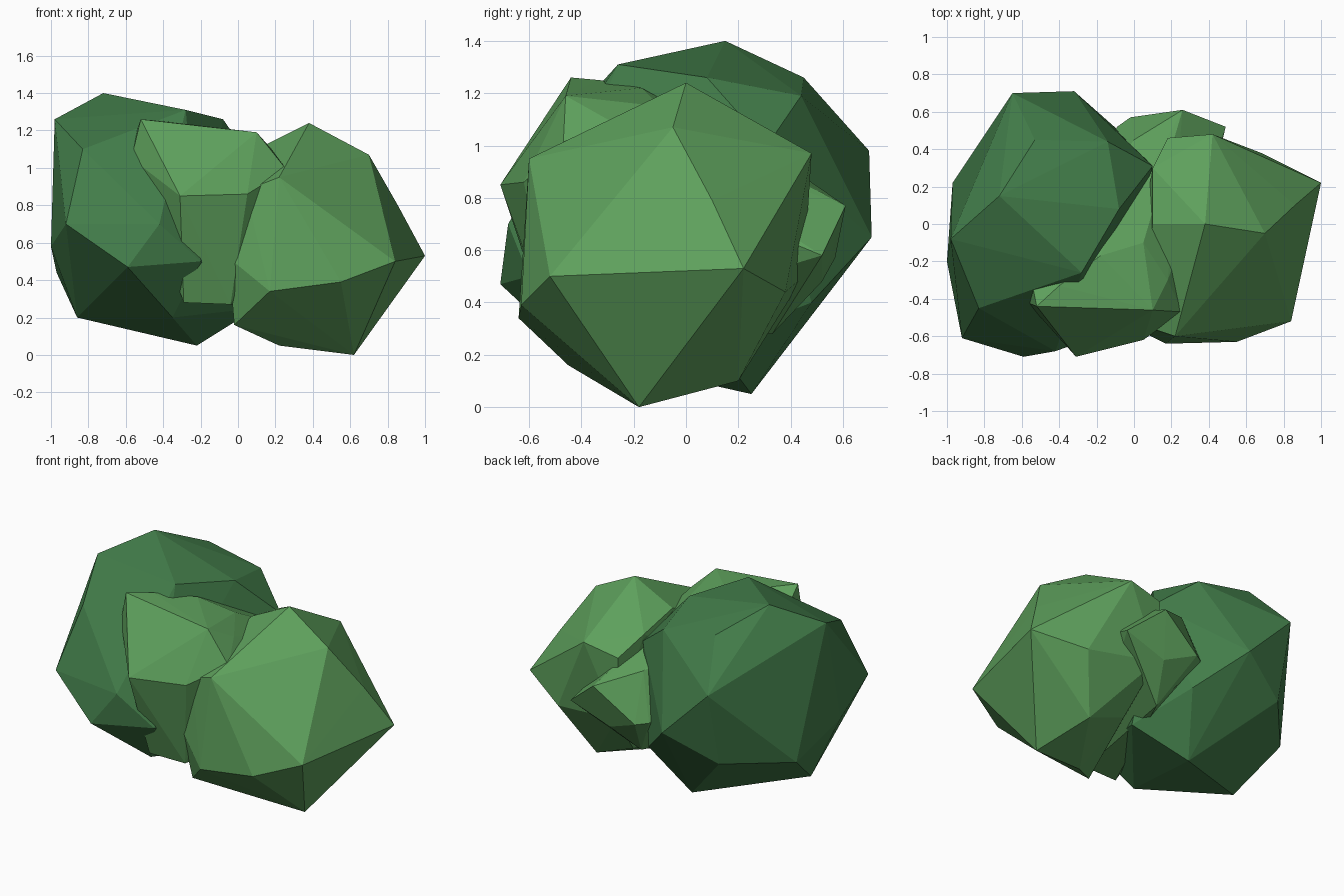
import bpy
import bmesh

cube = bpy.data.objects.get("Cube")
if cube:
    bpy.data.objects.remove(cube, do_unlink=True)


def make_material(name, color):
    material = bpy.data.materials.new(name)
    material.use_nodes = True
    material.diffuse_color = color
    shader = material.node_tree.nodes["Principled BSDF"]
    shader.inputs["Base Color"].default_value = color
    shader.inputs["Roughness"].default_value = 0.9
    return material


def make_clump(name, corners, material):
    """Wrap a faceted, flat shaded leaf clump around its corner points."""
    bm = bmesh.new()
    for corner in corners:
        bm.verts.new(corner)
    result = bmesh.ops.convex_hull(bm, input=bm.verts[:])
    unused = {v for v in result["geom_interior"] + result["geom_unused"]
              if isinstance(v, bmesh.types.BMVert)}
    if unused:
        bmesh.ops.delete(bm, geom=list(unused), context="VERTS")
    bmesh.ops.recalc_face_normals(bm, faces=bm.faces[:])
    mesh = bpy.data.meshes.new(name)
    bm.to_mesh(mesh)
    bm.free()
    mesh.materials.append(material)
    clump = bpy.data.objects.new(name, mesh)
    bpy.context.collection.objects.link(clump)
    return clump


dark_green = make_material("dark leaf green", (0.055, 0.205, 0.068, 1))
light_green = make_material("light leaf green", (0.112, 0.355, 0.108, 1))

# Tall dark clump
make_clump("dark_leaf_clump", [
    # crown
    (-.72, .15, 1.40), (-.28, -.26, 1.31), (-.08, .08, 1.26),
    (-.40, .11, 1.33), (-.53, .45, 1.26), (-.98, -.08, 1.26),
    (-.83, -.45, 1.10), (-.14, .44, 1.19), (.10, .31, 1.0),
    # waist
    (-.65, .70, .98), (-.32, .71, .65), (-.65, .58, .48),
    (-.97, .22, .44), (-1, -.20, .58), (-.92, -.61, .70),
    (-.59, -.71, .47), (-.42, -.68, .70), (-.20, -.60, .50),
    # underside
    (-.06, .48, .40), (-.22, .25, .05), (-.50, 0, .14),
    (-.86, -.09, .20), (-.35, -.42, .20), (.10, .10, .25),
], dark_green)

# Large light clump
make_clump("light_leaf_clump", [
    # crown
    (.38, 0, 1.24), (.70, -.05, 1.07), (.42, .48, .97),
    (.22, -.60, .95), (.04, -.54, .88), (.10, 0, 1.10),
    (.10, .30, 1.04), (.18, .46, .92),
    # waist
    (1, .22, .53), (.84, -.52, .50), (.68, .38, .44),
    (.86, .10, .79), (.20, .45, .50), (-.05, -.53, .52),
    # underside
    (.55, -.63, .39), (.17, -.64, .34), (-.02, -.45, .16),
    (.22, -.25, .05), (.62, -.18, 0), (.52, .20, .10), (.25, .20, .20),
], light_green)

# Smaller clump filling the gap between the two
make_clump("middle_leaf_clump", [
    # crown
    (-.52, -.44, 1.26), (-.40, -.33, 1.25), (-.54, -.34, 1.20),
    (.10, -.46, 1.19), (.18, -.30, 1.10), (-.57, -.42, 1.05),
    (-.18, -.17, 1.22), (.05, -.10, 1.15),
    (.26, -.47, .99), (-.22, -.57, 1.0), (0, .45, .88),
    # waist
    (-.31, -.71, .85), (.05, -.62, .86), (.26, .61, .77),
    (.49, .52, .58), (-.09, .52, .58), (-.02, .57, .57),
    # underside
    (-.29, -.52, .28), (-.04, -.50, .27), (.20, .52, .48), (.10, .33, .28),
], light_green)
